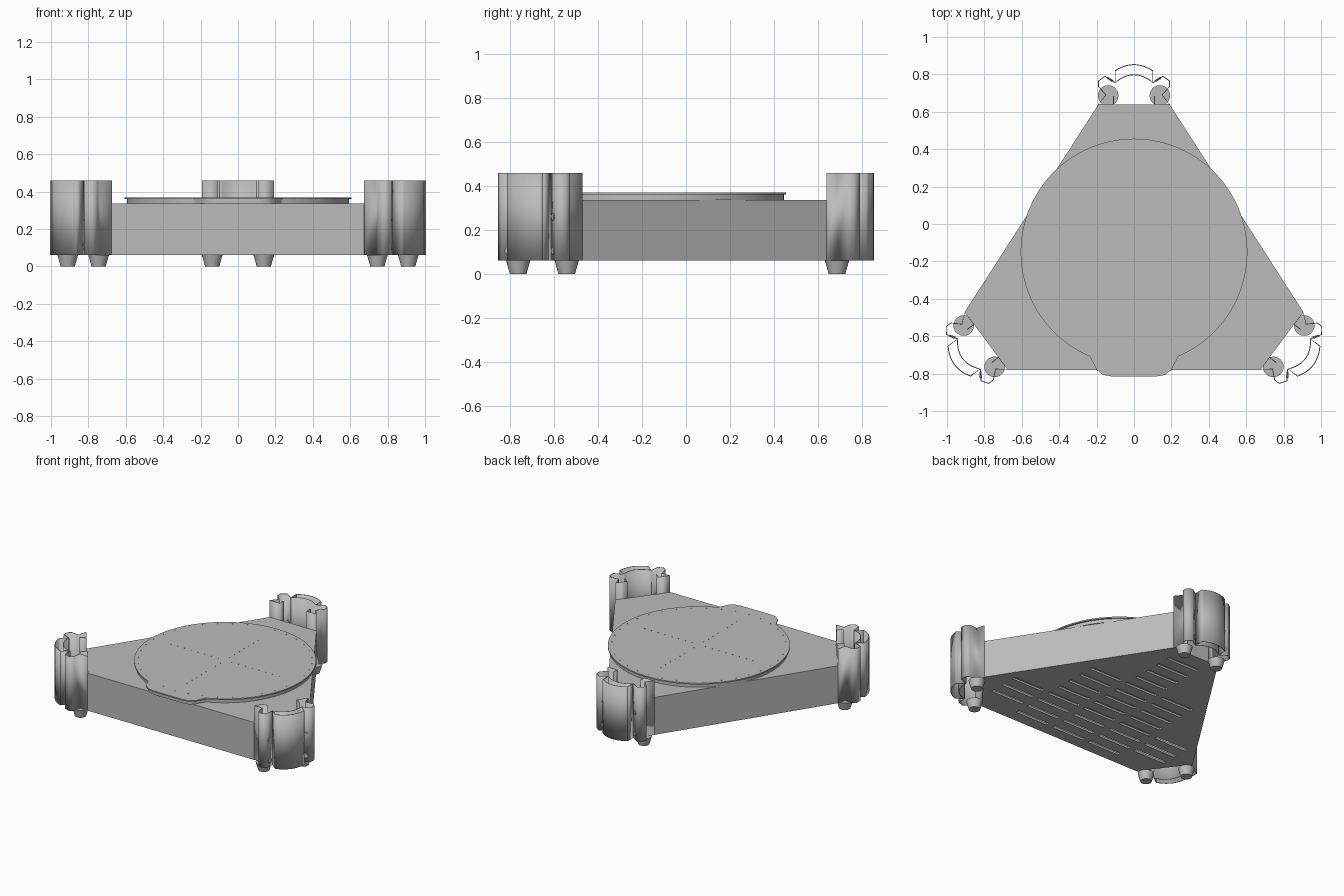
import bpy, bmesh, math
from mathutils import Matrix, Vector

cube = bpy.data.objects.get("Cube")
if cube:
    bpy.data.objects.remove(cube, do_unlink=True)

grey = bpy.data.materials.new("plain grey")
grey.use_nodes = True
colour = (0.5, 0.5, 0.5, 1)
grey.diffuse_color = colour
grey.node_tree.nodes["Principled BSDF"].inputs["Base Color"].default_value = colour

BASE, BODY_TOP, BRACKET_TOP = 0.06, 0.335, 0.458


def finish(bm, name, smooth=False, helper=False):
    bmesh.ops.recalc_face_normals(bm, faces=bm.faces[:])
    mesh = bpy.data.meshes.new(name)
    bm.to_mesh(mesh)
    bm.free()
    obj = bpy.data.objects.new(name, mesh)
    bpy.context.collection.objects.link(obj)
    mesh.materials.append(grey)
    if helper:
        obj.hide_render = True
        obj.hide_viewport = True
    if smooth:
        bpy.ops.object.select_all(action="DESELECT")
        obj.select_set(True)
        bpy.context.view_layer.objects.active = obj
        bpy.ops.object.shade_smooth_by_angle(angle=math.radians(30))
    return obj


def add_prism(bm, points, z0, z1):
    lower = [bm.verts.new((x, y, z0)) for x, y in points]
    upper = [bm.verts.new((x, y, z1)) for x, y in points]
    bm.faces.new(lower[::-1])
    bm.faces.new(upper)
    n = len(points)
    for i in range(n):
        j = (i + 1) % n
        bm.faces.new((lower[i], lower[j], upper[j], upper[i]))


def add_ribbon(bm, points, matrix):
    rows = [[bm.verts.new(matrix @ Vector((x, y, z))) for x, y in points]
            for z in (BASE, BRACKET_TOP)]
    for i in range(len(points) - 1):
        bm.faces.new((rows[0][i], rows[0][i + 1], rows[1][i + 1], rows[1][i]))


def add_cone(bm, x, y, z, r1, r2, depth, sides):
    bmesh.ops.create_cone(bm, cap_ends=True, segments=sides, radius1=r1, radius2=r2,
                          depth=depth, matrix=Matrix.Translation((x, y, z)))


def cut(obj, cutter):
    mod = obj.modifiers.new("cut", "BOOLEAN")
    mod.operation = "DIFFERENCE"
    mod.solver = "EXACT"
    mod.object = cutter


# Hollow body with clipped corners
half = [(0.19, 0.64), (0.905, -0.47), (0.675, -0.78)]
outline = half + [(-x, y) for x, y in reversed(half)]
bm = bmesh.new()
add_prism(bm, outline, BASE, BODY_TOP)
body = finish(bm, "body")
bm = bmesh.new()
add_prism(bm, [(x * 0.97, (y + 0.2) * 0.97 - 0.2) for x, y in outline], BASE + 0.015, BODY_TOP - 0.015)
cut(body, finish(bm, "body_cavity_cutter", helper=True))

# Ventilation slots in the underside
bm = bmesh.new()
for row in range(12):
    y = -0.68 + row * 0.108
    limit = min(0.19 + (0.64 - y) * 0.644, 0.675 + (y + 0.78) * 0.742) - 0.06
    for col in range(-2, 3):
        x = col * 0.31
        if abs(x) + 0.13 < limit:
            bmesh.ops.create_cube(bm, size=1, matrix=Matrix.Translation((x, y, BASE))
                                  @ Matrix.Diagonal((0.26, 0.026, 0.06, 1)))
cut(body, finish(bm, "slot_cutter", helper=True))


# Round bed with a front tab
def bed_outline(radius, inset):
    cy = -0.15
    start, steps = math.radians(-67), 96
    pts = []
    for i in range(steps + 1):
        a = start + (math.tau - 2 * math.radians(23)) * i / steps
        pts.append((radius * math.cos(a), cy + radius * math.sin(a)))
    tab = [(-0.22, -0.74), (-0.2, -0.78), (-0.165, -0.807), (-0.12, -0.815)]
    tab = [(x + inset, y + inset) for x, y in tab]
    return pts + tab + [(-x, y) for x, y in reversed(tab)]


bm = bmesh.new()
add_prism(bm, bed_outline(0.595, 0.01), BODY_TOP, 0.36)
finish(bm, "bed_support", smooth=True)
bm = bmesh.new()
add_prism(bm, bed_outline(0.606, 0), 0.36, 0.369)
bed = finish(bm, "bed_plate", smooth=True)

# Pin holes around the rim and along both axes
bm = bmesh.new()
spots = [(0.58 * math.cos(math.tau * i / 36), 0.58 * math.sin(math.tau * i / 36)) for i in range(36)]
for i in range(1, 9):
    d = i * 0.055
    spots += [(d, 0), (-d, 0), (0, d), (0, -d)]
for x, y in spots:
    add_cone(bm, x, y - 0.15, 0.37, 0.004, 0.004, 0.01, 6)
cut(bed, finish(bm, "pin_hole_cutter", helper=True))

# Corner brackets, each with two feet and four screws
clip = [(0.11, 0.045), (0.11, 0), (0.19, 0), (0.15, 0.05), (0.19, 0.095),
        (0.19, 0.125), (0.155, 0.15), (0.1, 0.115)]


def bow(end, apex):
    return [(0.1 * t / 8, apex - (apex - end) * (t / 8) ** 2) for t in range(-8, 9)]


corners = {"back": (0, 0.64, 0),
           "left": (0.79, -0.625, -126.8),
           "right": (-0.79, -0.625, 126.8)}
for side, (cx, cy, turn) in corners.items():
    place = Matrix.Translation((cx, cy, 0)) @ Matrix.Rotation(math.radians(turn), 4, "Z")
    bm = bmesh.new()
    loop = bow(0.18, 0.212)
    loop += bow(0.117, 0.158)[::-1]
    add_ribbon(bm, loop + loop[:1], place)
    for s in (1, -1):
        add_ribbon(bm, [(s * x, y) for x, y in clip], place)
    bracket = finish(bm, side + "_bracket", smooth=True)
    wall = bracket.modifiers.new("wall", "SOLIDIFY")
    wall.thickness = 0.005
    wall.offset = 0

    feet, screws = bmesh.new(), bmesh.new()
    for s in (1, -1):
        p = place @ Vector((s * 0.138, 0.047, 0))
        add_cone(feet, p.x, p.y, BASE / 2, 0.038, 0.055, BASE, 24)
        for z in (0.105, 0.26):
            aim = Vector((s * 0.54, -0.84, 0)).to_track_quat("Z", "Y").to_matrix().to_4x4()
            spot = Matrix.Translation((s * 0.128, 0.133, z))
            bmesh.ops.create_cone(screws, cap_ends=True, segments=16, radius1=0.017,
                                  radius2=0.017, depth=0.012, matrix=place @ spot @ aim)
    finish(feet, side + "_feet", smooth=True)
    finish(screws, side + "_bracket_screws", smooth=True)
